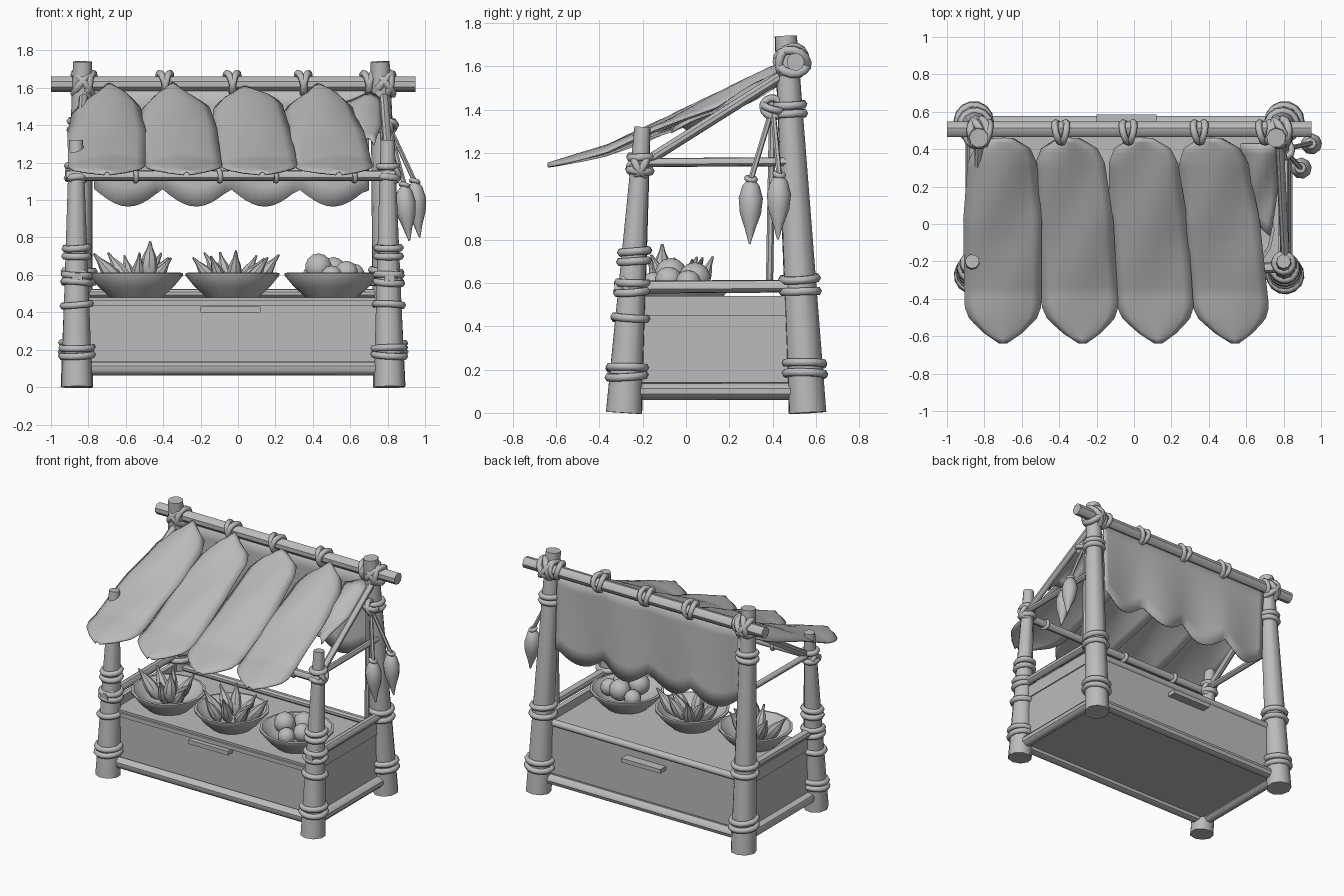
import bpy, bmesh, math, random
from mathutils import Vector

random.seed(4)
if "Cube" in bpy.data.objects:
    bpy.data.objects.remove(bpy.data.objects["Cube"], do_unlink=True)

grey = bpy.data.materials.new("plain_grey")
grey.use_nodes = True
GREY = (0.5, 0.5, 0.5, 1)
grey.diffuse_color = GREY
grey.node_tree.nodes["Principled BSDF"].inputs["Base Color"].default_value = GREY


def finish(name, bm, angle=40):
    bmesh.ops.recalc_face_normals(bm, faces=bm.faces)
    me = bpy.data.meshes.new(name)
    bm.to_mesh(me)
    bm.free()
    ob = bpy.data.objects.new(name, me)
    bpy.context.collection.objects.link(ob)
    me.materials.append(grey)
    bpy.ops.object.select_all(action='DESELECT')
    ob.select_set(True)
    bpy.context.view_layer.objects.active = ob
    bpy.ops.object.shade_smooth_by_angle(angle=math.radians(angle))
    return ob


def lathe(name, start, axis, profile, sides=10, bend=(0, 0, 0)):
    """Sweep (radius, distance) pairs around an axis; bend curves the far end."""
    bm = bmesh.new()
    q = Vector(axis).to_track_quat('Z', 'Y')
    far = max(d for _, d in profile)
    rows = []
    for r, d in profile:
        centre = Vector(start) + Vector(bend) * (d / far) ** 2
        rows.append([bm.verts.new(centre + q @ Vector((r * math.cos(a), r * math.sin(a), d)))
                     for a in (2 * math.pi * i / sides for i in range(sides))])
    for a, b in zip(rows, rows[1:]):
        for i in range(sides):
            j = (i + 1) % sides
            bm.faces.new((a[i], a[j], b[j], b[i]))
    bm.faces.new(rows[0])
    bm.faces.new(rows[-1])
    return finish(name, bm)


def pole(name, p, q, r0, r1=None, sides=9):
    d = Vector(q) - Vector(p)
    return lathe(name, p, d, [(r0, 0), (r1 or r0, d.length)], sides)


def ring(name, centre, axis, big, small=0.02):
    bm = bmesh.new()
    q = Vector(axis).to_track_quat('Z', 'Y')
    n, m = 14, 6
    v = [[bm.verts.new(Vector(centre) + q @ Vector((
        (big + small * math.cos(t)) * math.cos(a), (big + small * math.cos(t)) * math.sin(a),
        small * math.sin(t)))) for t in (math.tau * k / m for k in range(m))]
        for a in (math.tau * i / n for i in range(n))]
    for i in range(n):
        for k in range(m):
            a, b = v[i], v[(i + 1) % n]
            bm.faces.new((a[k], b[k], b[(k + 1) % m], a[(k + 1) % m]))
    return finish(name, bm, 70)


def board(name, lo, hi):
    bm = bmesh.new()
    bmesh.ops.create_cube(bm, size=1)
    lo, hi = Vector(lo), Vector(hi)
    for v in bm.verts:
        v.co = (lo + hi) / 2 + v.co * (hi - lo)
    return finish(name, bm)


def sheet(name, rows, cols, place):
    bm = bmesh.new()
    g = [[bm.verts.new(place(i / rows, 2 * j / cols - 1)) for j in range(cols + 1)]
         for i in range(rows + 1)]
    for i in range(rows):
        for j in range(cols):
            bm.faces.new((g[i][j], g[i][j + 1], g[i + 1][j + 1], g[i + 1][j]))
    ob = finish(name, bm, 60)
    ob.modifiers.new("thickness", 'SOLIDIFY').thickness = 0.008
    return ob


def curve(points, t):
    """Piecewise linear lookup in (t, value) pairs."""
    for (t0, a), (t1, b) in zip(points, points[1:]):
        if t <= t1:
            return a + (b - a) * (t - t0) / (t1 - t0)
    return points[-1][1]


# Posts with rope windings
POSTS = {
    "front_right_post": ((-0.86, -0.285, 0), (-0.865, -0.2, 1.32), 0.085, 0.038),
    "front_left_post": ((0.81, -0.285, 0), (0.8, -0.2, 1.32), 0.085, 0.038),
    "back_right_post": ((-0.86, 0.56, 0), (-0.83, 0.46, 1.74), 0.088, 0.052),
    "back_left_post": ((0.81, 0.56, 0), (0.76, 0.46, 1.74), 0.088, 0.052),
}
for name, (p, q, r0, r1) in POSTS.items():
    pole(name, p, q, r0, r1)
    p, q = Vector(p), Vector(q)
    front = name.startswith("front")
    for z in ([0.17, 0.21, 0.44, 0.56, 0.6, 0.7, 0.745, 1.12, 1.18] if front
              else [0.18, 0.23, 0.56, 0.62, 1.38, 1.42]):
        t = z / q.z
        tilt = (random.uniform(-0.1, 0.1), random.uniform(-0.1, 0.1), 1)
        ring(name + "_rope", p.lerp(q, t), tilt, r0 + (r1 - r0) * t + 0.004, 0.02)

# Beams and rails
pole("top_beam", (-1, 0.505, 1.62), (0.95, 0.505, 1.62), 0.042)
pole("front_beam", (-0.92, -0.235, 1.13), (0.84, -0.235, 1.13), 0.028)
for side, x in (("right", -0.86), ("left", 0.81)):
    pole(side + "_upper_rail", (x, -0.24, 1.155), (x, 0.5, 1.16), 0.021)
    pole(side + "_rafter", (x, -0.2, 1.15), (x * 0.96, 0.45, 1.56), 0.024)
    pole(side + "_counter_rail", (x, -0.33, 0.58), (x, 0.48, 0.585), 0.03)
    pole(side + "_bottom_rail", (x, -0.27, 0.1), (x, 0.54, 0.1), 0.04)
    # Crossed lashings where the beam meets the back post
    top = (x * 0.965, 0.49, 1.62)
    for axis in ((1, 0.2, 0.8), (-1, 0.2, 0.8), (0.9, 0.5, -0.2)):
        ring(side + "_beam_lashing", top, axis, 0.07, 0.022)
    for axis in ((0.4, 1, 0.6), (-0.3, 1, -0.6)):
        ring(side + "_rail_lashing", (x, -0.21, 1.14), axis, 0.05, 0.018)
    ring(side + "_counter_lashing", (x, -0.26, 0.58), (0.3, 1, 0.4), 0.05, 0.02)
for name, y in (("front", -0.265), ("back", 0.54)):
    pole(name + "_bottom_rail", (-0.85, y, 0.1), (0.8, y, 0.1), 0.038)
pole("back_counter_rail", (-0.85, 0.51, 0.5), (0.8, 0.51, 0.5), 0.025)
pole("thin_pole", (0.78, 0.385, 0.58), (0.78, 0.4, 1.42), 0.017, sides=7)

# Counter box
board("floor_panel", (-0.84, -0.25, 0.095), (0.79, 0.53, 0.11))
board("front_panel", (-0.84, -0.235, 0.1), (0.79, -0.215, 0.46))
board("back_panel", (-0.84, 0.5, 0.1), (0.79, 0.52, 0.5))
for side, x in (("right", -0.84), ("left", 0.79)):
    board(side + "_panel", (x - 0.01, -0.23, 0.1), (x + 0.01, 0.51, 0.45))
    board(side + "_upper_board", (x - 0.018, -0.25, 0.45), (x + 0.018, 0.51, 0.54))
board("counter_top", (-0.84, -0.25, 0.45), (0.79, 0.51, 0.48))
board("counter_lip", (-0.82, -0.265, 0.435), (0.78, -0.235, 0.465))
board("front_handle", (-0.2, -0.29, 0.4), (0.12, -0.23, 0.43))
board("back_handle", (-0.2, 0.51, 0.4), (0.12, 0.585, 0.43))

# Front awning strips
DROP = [(0, 1.62), (0.08, 1.58), (0.25, 1.49), (0.5, 1.36), (0.75, 1.235), (1, 1.155)]
WIDTH = [(0, 0.06), (0.05, 0.15), (0.12, 0.185), (0.4, 0.21), (0.82, 0.205),
         (0.88, 0.18), (0.95, 0.1), (1, 0.02)]
STRIPS = [(-0.705, -0.7), (-0.35, -0.275), (0.04, 0.13), (0.41, 0.54)]


def strip(x0, x1, phase):
    def place(t, u):
        x = x0 + (x1 - x0) * t + u * curve(WIDTH, t)
        arch = 0.075 * u * u * (1 - 0.75 * t)
        wave = 0.012 * math.sin(9 * t + 3 * u + phase) + 0.015 * u
        return (x, 0.46 - 1.1 * t, curve(DROP, t) - arch + wave * (1 - t * t))
    return place


for k, (x0, x1) in enumerate(STRIPS):
    sheet("awning_strip", 40, 8, strip(x0, x1, 2 * k))
# Shorter torn strip beside the last one
sheet("awning_scrap", 8, 6, lambda t, u: (
    0.675 + u * (0.105 - 0.05 * t * t), 0.43 - 0.45 * t - 0.05 * t * u,
    1.57 - 0.24 * t - 0.04 * u * u + 0.015 * math.sin(6 * t + 3 * u)))


# Back curtain with a scalloped hem
def curtain(t, u):
    x = -0.035 + 0.735 * u
    hem = 1.06 - 0.095 * abs(math.sin(math.pi * (x + 0.77) / 0.365))
    return (x, 0.5 + 0.02 * t * math.sin(11 * x), 1.61 + (hem - 1.61) * t)


sheet("back_curtain", 6, 40, curtain)

# Tie loops along the top beam
for x in (-0.8, -0.39, -0.03, 0.35, 0.7):
    for dx, lean in ((-0.015, 0.25), (0.015, -0.2)):
        ring("tie_loop", (x + dx, 0.49, 1.625), (1, lean, lean), 0.055, 0.019)
for x in (-0.55, -0.1, 0.2, 0.62):
    ring("front_tie", (x, -0.235, 1.13), (1, 0.2, 0.1), 0.03, 0.014)

# Bowls and produce
BOWL = [(0.02, 0), (0.14, 0), (0.2, 0.055), (0.25, 0.115), (0.252, 0.13), (0.235, 0.132),
        (0.18, 0.08), (0.11, 0.045), (0.02, 0.045)]
POD = [(0.01, 0), (0.036, 0.04), (0.046, 0.09), (0.036, 0.14), (0.015, 0.185), (0.006, 0.22)]
for kind, cx, count in (("pod", -0.545, 7), ("leaf", -0.03, 9), ("fruit", 0.5, 0)):
    lathe(kind + "_bowl", (cx, -0.03, 0.48), (0, 0, 1), BOWL, 16)
    for i in range(count):
        a = i * 2.4
        c, s = math.cos(a), math.sin(a)
        reach = 0.03 + 0.01 * i
        size = random.uniform(0.8, 1.0)
        lathe(kind, (cx + c * reach, -0.03 + s * reach * 0.8, 0.52), (c * 0.6, s * 0.3, 0.8),
              [(r * size, d * size) for r, d in POD], 8, (c * 0.03, s * 0.02, 0.02))
for dx, dy, z, r in ((-0.07, -0.04, 0.64, 0.075), (0.08, -0.05, 0.61, 0.065),
                     (0.01, 0.07, 0.62, 0.075), (0.12, 0.04, 0.6, 0.06),
                     (-0.1, 0.08, 0.59, 0.06), (0, -0.12, 0.59, 0.06)):
    bm = bmesh.new()
    bmesh.ops.create_uvsphere(bm, u_segments=10, v_segments=7, radius=r)
    bmesh.ops.translate(bm, verts=bm.verts, vec=(0.5 + dx, -0.03 + dy, z))
    finish("round_fruit", bm, 60)
lathe("tall_pod", (-0.48, -0.11, 0.56), (0.05, 0, 1), POD, 8)

# Hanging dried pods
HANG = [(0.012, 0), (0.04, 0.03), (0.057, 0.09), (0.05, 0.16), (0.025, 0.23), (0.004, 0.3)]
KNOT = (0.8, 0.4, 1.41)
for x, y, z in ((0.89, 0.3, 1.08), (0.945, 0.43, 1.1)):
    pole("pod_string", KNOT, (x, y, z), 0.013, sides=6)
    lathe("hanging_pod", (x, y, z), (0.02, -0.02, -1), HANG, 9, (0.02, 0, 0))
    ring("pod_knot", (x, y, z), (0.3, 0.2, 1), 0.02, 0.013)
for axis in ((0.2, 0.3, 1), (1, 0.2, 0.3)):
    ring("string_knot", KNOT, axis, 0.045, 0.018)
